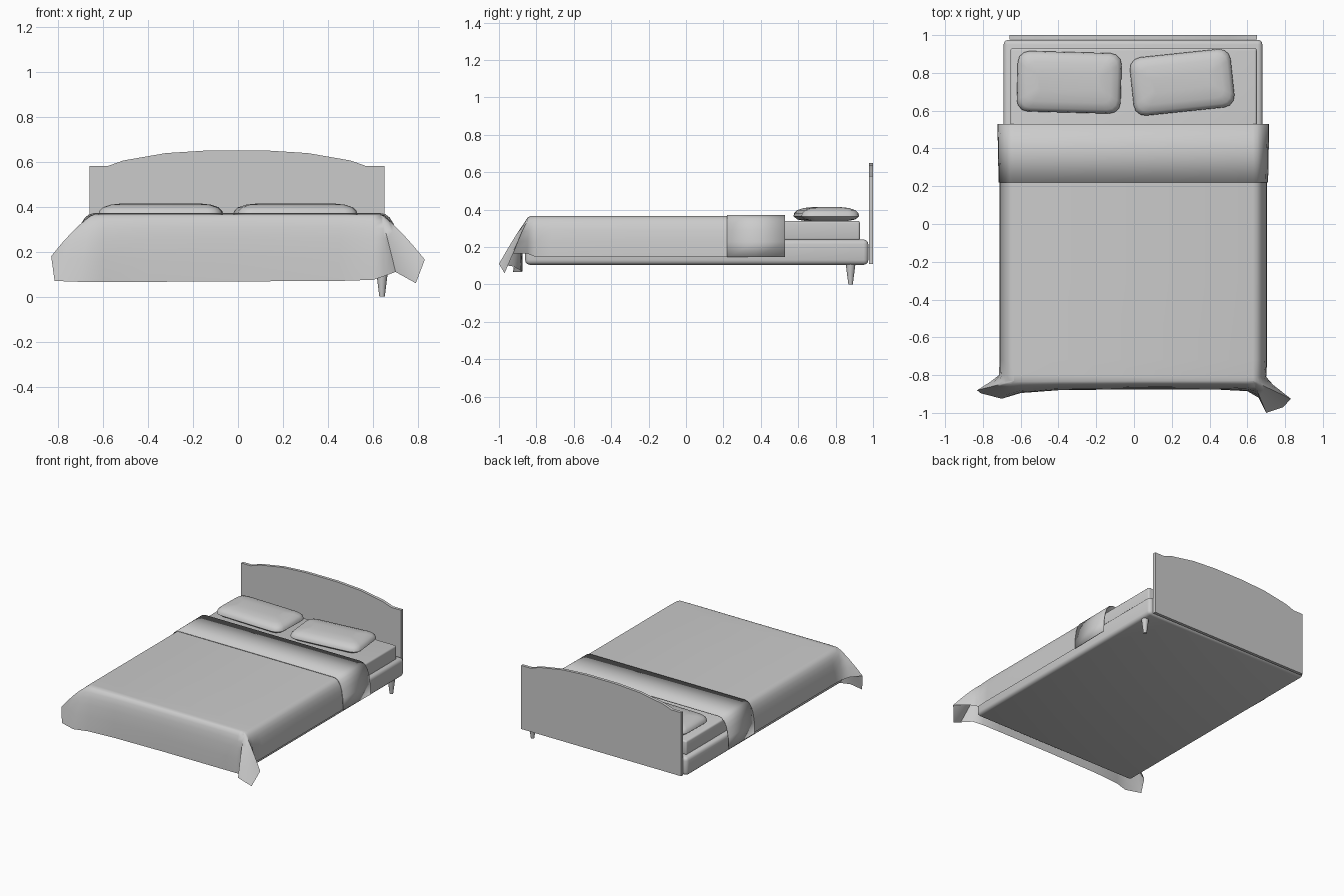
import bpy, bmesh, math
from mathutils import Vector

if "Cube" in bpy.data.objects:
    bpy.data.objects.remove(bpy.data.objects["Cube"])


def make(name, verts, faces, angle=40):
    me = bpy.data.meshes.new(name)
    me.from_pydata([tuple(v) for v in verts], [], faces)
    ob = bpy.data.objects.new(name, me)
    bpy.context.collection.objects.link(ob)
    bm = bmesh.new()
    bm.from_mesh(me)
    bmesh.ops.recalc_face_normals(bm, faces=bm.faces)
    bm.to_mesh(me)
    bm.free()
    smooth(ob, angle)
    return ob


def smooth(ob, angle=40):
    bpy.ops.object.select_all(action='DESELECT')
    ob.select_set(True)
    bpy.context.view_layer.objects.active = ob
    bpy.ops.object.shade_smooth_by_angle(angle=math.radians(angle))


def box(name, lo, hi, bevel):
    lo, hi = Vector(lo), Vector(hi)
    bpy.ops.mesh.primitive_cube_add(size=1, location=(lo + hi) / 2)
    ob = bpy.context.object
    ob.name = name
    ob.scale = hi - lo
    bpy.ops.object.transform_apply(location=False, rotation=False, scale=True)
    m = ob.modifiers.new("bevel", 'BEVEL')
    m.width, m.segments = bevel, 3
    bpy.ops.object.modifier_apply(modifier=m.name)
    smooth(ob)
    return ob


def loft(rings, closed=True):
    """Quads between equal-length rings."""
    n = len(rings[0])
    verts = [p for r in rings for p in r]
    faces = []
    for i in range(len(rings) - 1):
        for j in range(n if closed else n - 1):
            k = (j + 1) % n
            faces.append((i * n + j, i * n + k, (i + 1) * n + k, (i + 1) * n + j))
    return verts, faces


# Bed base and mattress
box("bed_base", (-0.69, -0.86, 0.105), (0.68, 0.975, 0.24), 0.025)
box("mattress", (-0.655, -0.84, 0.235), (0.65, 0.93, 0.34), 0.012)

# Headboard with arched top
outline = [(-0.66, 0.11), (-0.66, 0.58), (-0.58, 0.58), (-0.51, 0.605), (-0.32, 0.638),
           (-0.13, 0.65), (0.12, 0.65), (0.31, 0.638), (0.50, 0.605), (0.57, 0.58),
           (0.65, 0.58), (0.65, 0.11)]
n = len(outline)
v, f = loft([[(x, y, z) for x, z in outline] for y in (0.978, 1.0)])
make("headboard", v, f + [tuple(range(n)), tuple(range(n, 2 * n))], 30)

# Single visible tapered leg
bpy.ops.mesh.primitive_cone_add(vertices=12, radius1=0.012, radius2=0.026, depth=0.11,
                                location=(0.64, 0.88, 0.055))
bpy.context.object.name = "leg"
smooth(bpy.context.object)


# Pillows: stacked rounded rectangles
def rounded_rect(hx, hy, r, z, seg=3):
    pts = []
    for q, (sx, sy) in enumerate([(1, 1), (-1, 1), (-1, -1), (1, -1)]):
        for i in range(seg + 1):
            a = math.pi / 2 * (q + i / seg)
            pts.append((sx * (hx - r) + r * math.cos(a), sy * (hy - r) + r * math.sin(a), z))
    return pts


def pillow(name, hx, hy, loc, rot):
    levels = [(0.0, 0.06), (0.008, 0.02), (0.025, 0.0), (0.042, 0.004),
              (0.058, 0.02), (0.07, 0.055), (0.076, 0.11)]
    v, f = loft([rounded_rect(hx - i, hy - i, max(0.06 - i * 0.4, 0.015), z) for z, i in levels])
    m = len(v) // len(levels)
    ob = make(name, v, f + [tuple(range(m)), tuple(range(len(v) - m, len(v)))], 60)
    ob.location = loc
    ob.rotation_euler.z = math.radians(rot)


pillow("left_pillow", 0.275, 0.16, (-0.343, 0.75, 0.339), -1.5)
pillow("right_pillow", 0.268, 0.155, (0.255, 0.75, 0.339), 6)

# Blanket: hem stations (x, y, z, fullness) running down the right side, round the foot, up the left
hem = [(0.705, 0.30, 0.15, 1), (0.705, -0.3, 0.15, 1), (0.705, -0.72, 0.15, 1),
       (0.70, -0.81, 0.15, 0.95), (0.735, -0.85, 0.165, 0.6), (0.83, -0.925, 0.165, 0.3),
       (0.79, -0.97, 0.06, 0.3), (0.70, -1.0, 0.11, 0.25), (0.66, -0.92, 0.095, 0.6),
       (0.60, -0.885, 0.075, 0.9), (0.45, -0.877, 0.07, 1), (0.0, -0.875, 0.068, 1),
       (-0.4, -0.88, 0.066, 1), (-0.60, -0.895, 0.066, 0.9), (-0.70, -0.925, 0.066, 0.6),
       (-0.815, -0.895, 0.07, 0.5), (-0.83, -0.88, 0.18, 0.35), (-0.76, -0.835, 0.17, 0.6),
       (-0.715, -0.80, 0.15, 0.95), (-0.712, -0.72, 0.15, 1), (-0.712, -0.3, 0.15, 1),
       (-0.712, 0.30, 0.15, 1)]
TOP = 0.366


def drape(x, y, z, k, t, top=TOP):
    """Point on the curve from the mattress edge (t=0) to the hem (t=1)."""
    a = Vector((max(-0.635, min(0.63, x)), max(-0.83, y), top))
    h = Vector((x, y, z))
    c = a.lerp(h, k)
    c.z = top - 0.04 * (1 - k)
    return a * (1 - t) ** 2 + c * 2 * t * (1 - t) + h * t * t


steps = [0, 0.15, 0.3, 0.45, 0.6, 0.8, 1]
v, f = loft([[drape(*s, t) for s in hem] for t in steps], closed=False)
make("blanket", v, f + [tuple(range(len(hem)))], 75)

# Folded band across the top of the blanket
rings = []
for y, w in ((0.22, 0.0), (0.375, 0.003), (0.53, 0.006)):
    right = [drape(0.71 + w, y, 0.146, 1, t, 0.372) for t in reversed(steps)]
    left = [drape(-0.717 - w, y, 0.146, 1, t, 0.372) for t in steps]
    rings.append(right + left)
v, f = loft(rings, closed=False)
band = make("folded_band", v, f, 75)
m = band.modifiers.new("thickness", 'SOLIDIFY')
m.thickness, m.offset = 0.005, -1
